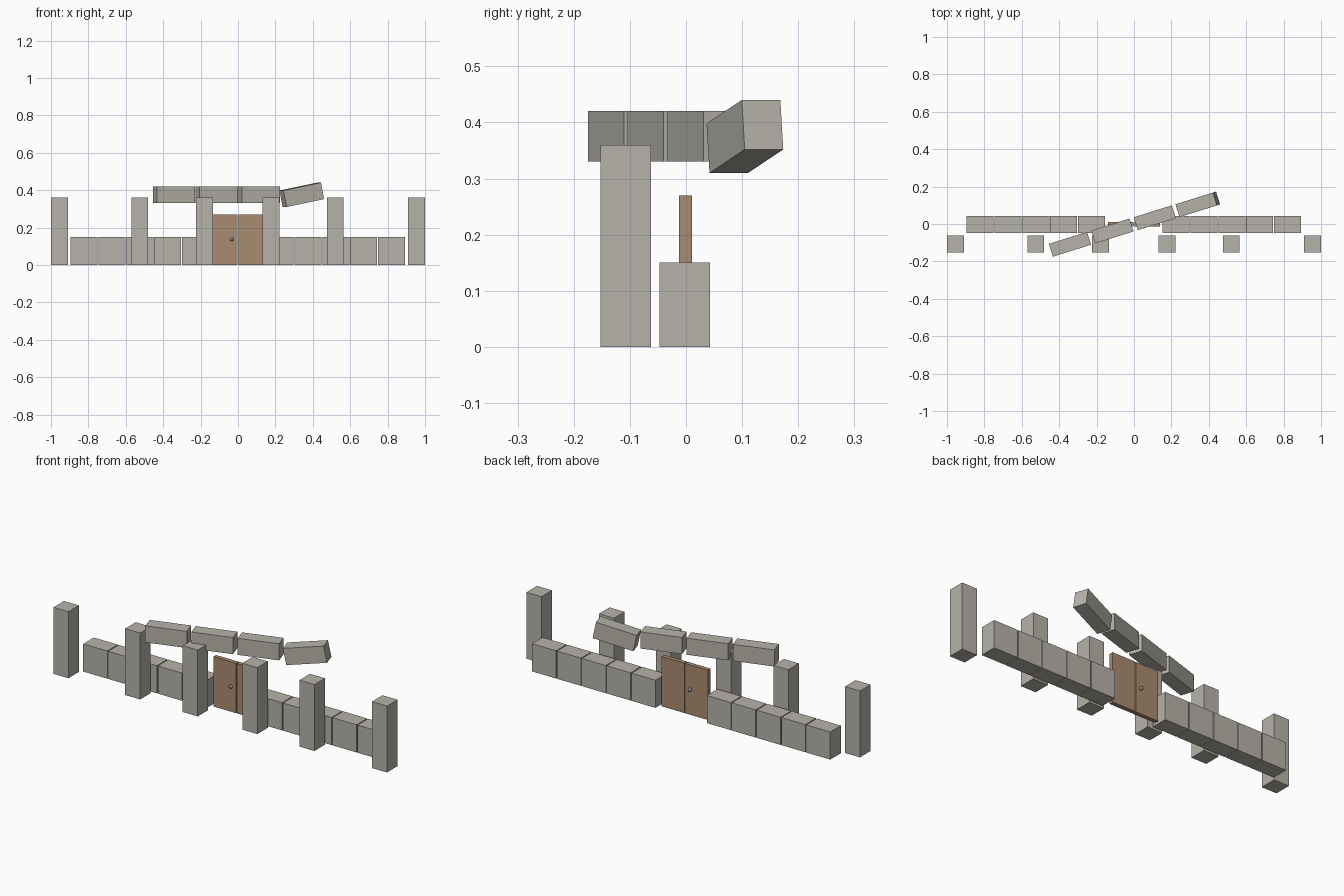
import bpy, math

if "Cube" in bpy.data.objects:
    bpy.data.objects.remove(bpy.data.objects["Cube"])

def material(name, rgb):
    m = bpy.data.materials.new(name)
    m.diffuse_color = (*rgb, 1)
    m.use_nodes = True
    m.node_tree.nodes["Principled BSDF"].inputs["Base Color"].default_value = m.diffuse_color
    return m

STONE = material("stone", (0.47, 0.45, 0.40))
WOOD = material("wood", (0.40, 0.26, 0.16))
METAL = material("metal", (0.25, 0.25, 0.25))

def box(name, loc, size, mat, rot=(0, 0, 0)):
    bpy.ops.mesh.primitive_cube_add(size=1, location=loc, rotation=[math.radians(a) for a in rot])
    o = bpy.context.object
    o.name = name
    o.scale = size
    bpy.ops.object.transform_apply(location=False, rotation=False, scale=True)
    o.data.materials.append(mat)
    return o

# Row of standing pillars in front
for x in (-0.955, -0.525, -0.18, 0.177, 0.52, 0.955):
    box("pillar", (x, -0.107, 0.18), (0.09, 0.09, 0.36), STONE)

# Low wall of blocks either side of the door
for side in (-1, 1):
    for i in range(5):
        box("wall_block", (side * (0.226 + i * 0.149) - 0.001, -0.002, 0.075), (0.144, 0.09, 0.15), STONE)

# Double door
for side in (-1, 1):
    box("door_leaf", (side * 0.0705, -0.001, 0.135), (0.137, 0.023, 0.27), WOOD)

# Door knob on both faces of the left leaf
for y in (-0.016, 0.014):
    bpy.ops.mesh.primitive_uv_sphere_add(segments=12, ring_count=8, radius=0.010, location=(-0.033, y, 0.137))
    knob = bpy.context.object
    knob.name = "door_knob"
    knob.data.materials.append(METAL)
    bpy.ops.object.shade_smooth_by_angle()

# Lintel beams crossing diagonally, the last one tipped upward
for i in range(3):
    box("lintel", (-0.3425 + i * 0.227, -0.1085 + i * 0.071, 0.375), (0.214, 0.072, 0.09), STONE, (0, 0, 17.4))
box("tipped_lintel", (0.341, 0.105, 0.375), (0.214, 0.072, 0.09), STONE, (0, -11.3, 17.4))
